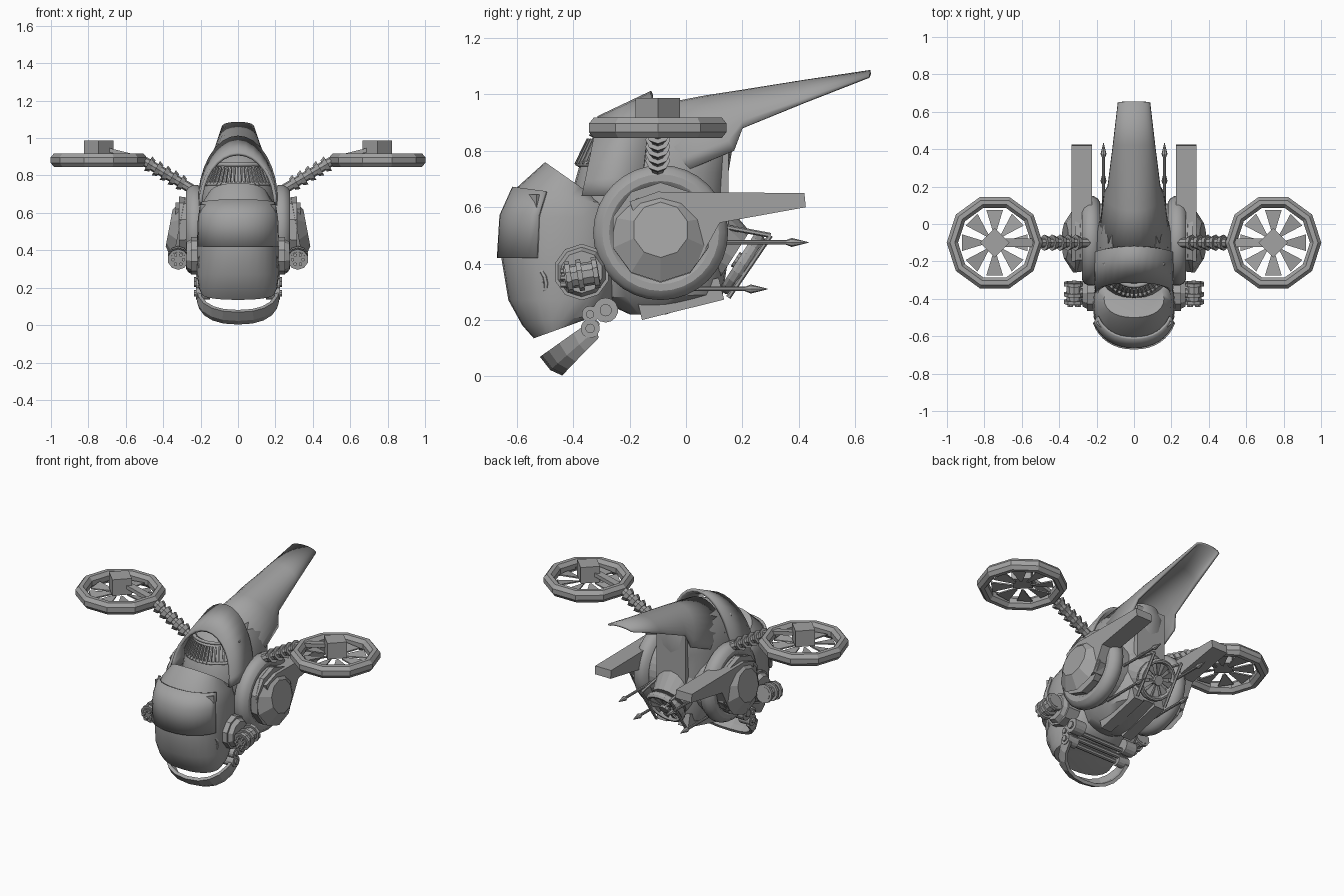
import bpy, bmesh
from math import sin, cos, pi, radians
from mathutils import Matrix, Vector

cube = bpy.data.objects.get("Cube")
if cube:
    bpy.data.objects.remove(cube)

GREY = (0.36, 0.36, 0.36, 1)
hull = bpy.data.materials.new("hull grey")
hull.use_nodes = True
hull.diffuse_color = GREY
hull.node_tree.nodes["Principled BSDF"].inputs["Base Color"].default_value = GREY


def finish(name, bm, mirror=False, smooth=False, thick=0):
    bmesh.ops.recalc_face_normals(bm, faces=bm.faces)
    mesh = bpy.data.meshes.new(name)
    bm.to_mesh(mesh)
    bm.free()
    mesh.materials.append(hull)
    ob = bpy.data.objects.new(name, mesh)
    bpy.context.collection.objects.link(ob)
    if thick:
        mod = ob.modifiers.new("thickness", "SOLIDIFY")
        mod.thickness, mod.offset = thick, 0
    if mirror:
        ob.modifiers.new("mirror", "MIRROR")
    if smooth:
        bpy.ops.object.select_all(action="DESELECT")
        ob.select_set(True)
        bpy.context.view_layer.objects.active = ob
        bpy.ops.object.shade_smooth_by_angle(angle=radians(32))
    return ob


def skin(name, rings, n=28, p=1.0, arc=180, thick=0, smooth=True):
    """Loft tilted ellipses (front y, z, back y, z, half width); arc < 180 leaves an open shell."""
    bm = bmesh.new()
    closed = arc == 180
    rows = []
    for fy, fz, by, bz, w in rings:
        row = []
        for i in range(n if closed else n + 1):
            t = radians(arc) * (2 * i / n - 1)
            c, s = cos(t), sin(t)
            c = abs(c) ** p * (1 if c > 0 else -1)
            s = abs(s) ** p * (1 if s > 0 else -1)
            row.append(bm.verts.new((w * s, (fy + by) / 2 + (fy - by) / 2 * c,
                                     (fz + bz) / 2 + (fz - bz) / 2 * c)))
        rows.append(row)
    for a, b in zip(rows, rows[1:]):
        for i in range(n):
            j = (i + 1) % len(a)
            bm.faces.new((a[i], a[j], b[j], b[i]))
    if closed:
        bm.faces.new(rows[0])
        bm.faces.new(rows[-1])
    return finish(name, bm, smooth=smooth, thick=thick)


def arch(name, stations, thick, n=16, p=1.0, smooth=True):
    """Half-ellipse shell: apex y, z, foot y, z, half width."""
    return skin(name, [(ay, az, 2 * fy - ay, 2 * fz - az, w) for ay, az, fy, fz, w in stations],
                n, p, 90, thick, smooth)


def rod(bm, a, b, r0, r1=None, n=10):
    a, b = Vector(a), Vector(b)
    m = Matrix.Translation((a + b) / 2) @ (b - a).to_track_quat("Z", "Y").to_matrix().to_4x4()
    bmesh.ops.create_cone(bm, cap_ends=True, segments=n, radius1=r0,
                          radius2=r0 if r1 is None else r1, depth=(b - a).length, matrix=m)


def box(bm, centre, size, rot=Matrix()):
    bmesh.ops.create_cube(bm, size=1, matrix=Matrix.Translation(centre) @ rot @ Matrix.Diagonal((*size, 1)))


def torus(bm, m, major, minor, n, k, squash=1):
    rows = [[bm.verts.new(m @ Vector(((major + minor * cos(v)) * cos(u), (major + minor * cos(v)) * sin(u),
                                      squash * minor * sin(v))))
             for v in [2 * pi * (j + .5) / k for j in range(k)]]
            for u in [2 * pi * i / n for i in range(n)]]
    for i in range(n):
        a, b = rows[i], rows[(i + 1) % n]
        for j in range(k):
            bm.faces.new((a[j], b[j], b[(j + 1) % k], a[(j + 1) % k]))


def blades(bm, m, count, r0, r1, spread):
    for i in range(count):
        u = 2 * pi * i / count
        pts = [(r0, -spread * .5), (r1, -spread), (r1, spread), (r0, spread * .5)]
        vs = [bm.verts.new(m @ Vector((r * cos(u + d), r * sin(u + d), d * .02))) for r, d in pts]
        top = bmesh.ops.extrude_face_region(bm, geom=[bm.faces.new(vs)])["geom"]
        shift = m.to_3x3() @ Vector((0, 0, .008))
        bmesh.ops.translate(bm, vec=shift, verts=[g for g in top if isinstance(g, bmesh.types.BMVert)])


# Cockpit nose and main hull
skin("cockpit", [(-.54, .135, -.36, .2, .195), (-.58, .18, -.3, .22, .21), (-.63, .27, -.24, .28, .22),
                 (-.655, .42, -.2, .42, .22), (-.645, .57, -.2, .56, .215), (-.6, .67, -.22, .6, .2),
                 (-.5, .76, -.3, .62, .16)], p=.9)
skin("hull", [(-.2, .22, -.07, .22, .07), (-.33, .28, .13, .29, .15), (-.39, .42, .15, .42, .2),
              (-.42, .6, .14, .6, .21), (-.38, .74, .15, .72, .2), (-.33, .85, .17, .84, .165),
              (-.24, .91, .15, .91, .12)], p=.85)

# Raised visor plate and brow tabs
skin("visor", [(-.664, .42, -.2, .42, .228), (-.655, .57, -.2, .57, .223), (-.61, .67, -.22, .62, .208)],
     16, .9, 68, .014)
tabs = bmesh.new()
box(tabs, (.165, -.53, .6), (.06, .05, .09), Matrix.Rotation(radians(40), 4, "Z"))
finish("brow_tab", tabs, True)

# Hood shell, tail boom shell
arch("hood", [(-.31, .915, -.37, .64, .2), (-.12, 1.005, -.16, .64, .208)], .018)
arch("tail_boom", [(-.14, .95, -.12, .68, .19), (.07, .99, .17, .8, .155), (.2, 1.01, .2, .88, .135),
                   (.42, 1.045, .42, .97, .107), (.655, 1.08, .65, 1.06, .08)], .014)
fin = bmesh.new()
box(fin, (0, .08, .7), (.2, .14, .36))
finish("tail_root", fin)

# Vent with slats below the hood
vent = bmesh.new()
for i in range(-9, 10):
    t = i * radians(6.5)
    box(vent, (.185 * sin(t), -.12 - .245 * cos(t), .795), (.009, .02, .1),
        Matrix.Rotation(t, 4, "Z") @ Matrix.Rotation(radians(-26), 4, "X"))
finish("vent_slats", vent)
for z, y in ((.745, -.385), (.85, -.335)):
    skin("vent_rim", [(y, z, .1, z, .2 - (z - .745) * .25), (y + .008, z + .015, .1, z + .015, .196 - (z - .745) * .25)],
         16, 1, 65, .02)

# Side drums with padded ring, faceted pod and rear fin
SIDE = Matrix.Rotation(pi / 2, 4, "Y")
ring = bmesh.new()
torus(ring, Matrix.Translation((.23, -.09, .51)) @ SIDE, .195, .046, 32, 12, 1.1)
finish("side_ring", ring, True, True)
pod = bmesh.new()
rod(pod, (.12, -.09, .51), (.24, -.09, .51), .2, n=32)
rod(pod, (.22, -.09, .51), (.315, -.09, .51), .165, .178)
rod(pod, (.315, -.09, .51), (.368, -.09, .52), .178, .1)
finish("side_pod", pod, True)
wing = bmesh.new()
profile = [(-.2, .62), (-.1, .655), (.42, .65), (.425, .6), (.12, .545), (.04, .4), (-.12, .4)]
face = wing.faces.new([wing.verts.new((.225, y, z)) for y, z in profile])
out = bmesh.ops.extrude_face_region(wing, geom=[face])["geom"]
bmesh.ops.translate(wing, vec=(.11, 0, 0), verts=[g for g in out if isinstance(g, bmesh.types.BMVert)])
finish("side_fin", wing, True)

# Rotor arms with ribs
arm = bmesh.new()
a, b = Vector((.2, -.1, .7)), Vector((.5, -.1, .875))
rod(arm, a, b, .026, n=8)
for i in range(5):
    q = a.lerp(b, .3 + i * .14)
    rod(arm, q, q + (b - a) * .075, .034, .044, 8)
finish("rotor_arm", arm, True)

# Rotors: ring, blades, hub box and strut
hub = Vector((.745, -.1, .882))
rotor = bmesh.new()
torus(rotor, Matrix.Translation(hub), .226, .033, 10, 8, 1.2)
finish("rotor_ring", rotor, True)
fan = bmesh.new()
blades(fan, Matrix.Translation(hub - Vector((0, 0, .01))), 8, .05, .18, .25)
box(fan, hub + Vector((0, 0, .055)), (.112, .112, .1), Matrix.Rotation(pi / 4, 4, "Z"))
box(fan, hub + Vector((-.13, 0, .035)), (.19, .045, .022), Matrix.Rotation(radians(-14), 4, "Y"))
finish("rotor_fan", fan, True)

# Gun drums and forward guns
gun = bmesh.new()
rod(gun, (.17, -.37, .37), (.25, -.37, .37), .1)
rod(gun, (.25, -.37, .37), (.275, -.37, .37), .088, .075)
rod(gun, (.26, -.37, .36), (.31, -.37, .36), .03)
rod(gun, (.32, -.43, .35), (.32, -.31, .37), .042)
for y in (-.425, -.385, -.33):
    rod(gun, (.32, y, .36 + (y + .37) / 6), (.32, y + .018, .363 + (y + .37) / 6), .056)
for i in range(6):
    t = i * pi / 3
    x, z = .32 + .028 * cos(t), .35 + .028 * sin(t)
    rod(gun, (x, -.445, z), (x, -.42, z), .01, n=6)
finish("side_gun", gun, True)

# Round lamps on the nose flanks
lamp = bmesh.new()
place = Matrix.Translation((.168, -.54, .33)) @ Vector((.8, -.7, -.1)).to_track_quat("Z", "Y").to_matrix().to_4x4()
torus(lamp, place, .06, .01, 16, 6)
torus(lamp, place, .03, .008, 12, 6)
blades(lamp, place, 10, .03, .055, .15)
finish("nose_lamp", lamp, True)

# Chin guard, its pivots and cross bars
arch("chin_guard", [(-.51, .075, -.33, .2, .212), (-.475, .03, -.32, .165, .216), (-.435, .012, -.31, .14, .208)],
     .02, 10, .85, False)
pivot = bmesh.new()
for y, z, r in ((-.285, .235, .044), (-.34, .17, .034), (-.34, .22, .03)):
    rod(pivot, (.15, y, z), (.225, y, z), r, n=14)
    rod(pivot, (.225, y, z), (.235, y, z), r * .5, n=10)
finish("chin_pivot", pivot, True)
bars = bmesh.new()
for y, z in ((-.35, .165), (-.32, .185), (-.29, .21)):
    rod(bars, (-.2, y, z), (.2, y, z), .014, n=8)
finish("chin_bars", bars)

# Belly keel
keel = bmesh.new()
box(keel, (.075, -.02, .275), (.07, .3, .08), Matrix.Rotation(radians(14), 4, "X"))
finish("belly_rail", keel, True)

# Rear thruster: ring, fan and braces
aim = Vector((0, .84, -.54))
base = Vector((0, .2, .4))
turn = Matrix.Translation(base) @ aim.to_track_quat("Z", "Y").to_matrix().to_4x4()
thruster = bmesh.new()
torus(thruster, turn, .11, .014, 20, 8, 1.6)
blades(thruster, turn, 10, .025, .1, .2)
rod(thruster, base - aim * .03, base + aim * .025, .03)
rod(thruster, base - aim * .17, base - aim * .04, .15, .11, 20)
finish("rear_thruster", thruster)
brace = bmesh.new()
rod(brace, (.1, .15, .28), (.1, .3, .5), .009, n=6)
rod(brace, (.1, .3, .5), (.1, .14, .53), .009, n=6)
finish("thruster_brace", brace, True)

# Rear missiles
missile = bmesh.new()
for y, z in ((.435, .475), (.29, .31)):
    rod(missile, (.163, y - .33, z), (.163, y - .07, z), .008, n=8)
    rod(missile, (.163, y - .08, z), (.163, y - .06, z), .008, .016, 8)
    rod(missile, (.163, y - .06, z), (.163, y, z), .016, .001, 8)
finish("rear_missile", missile, True)
